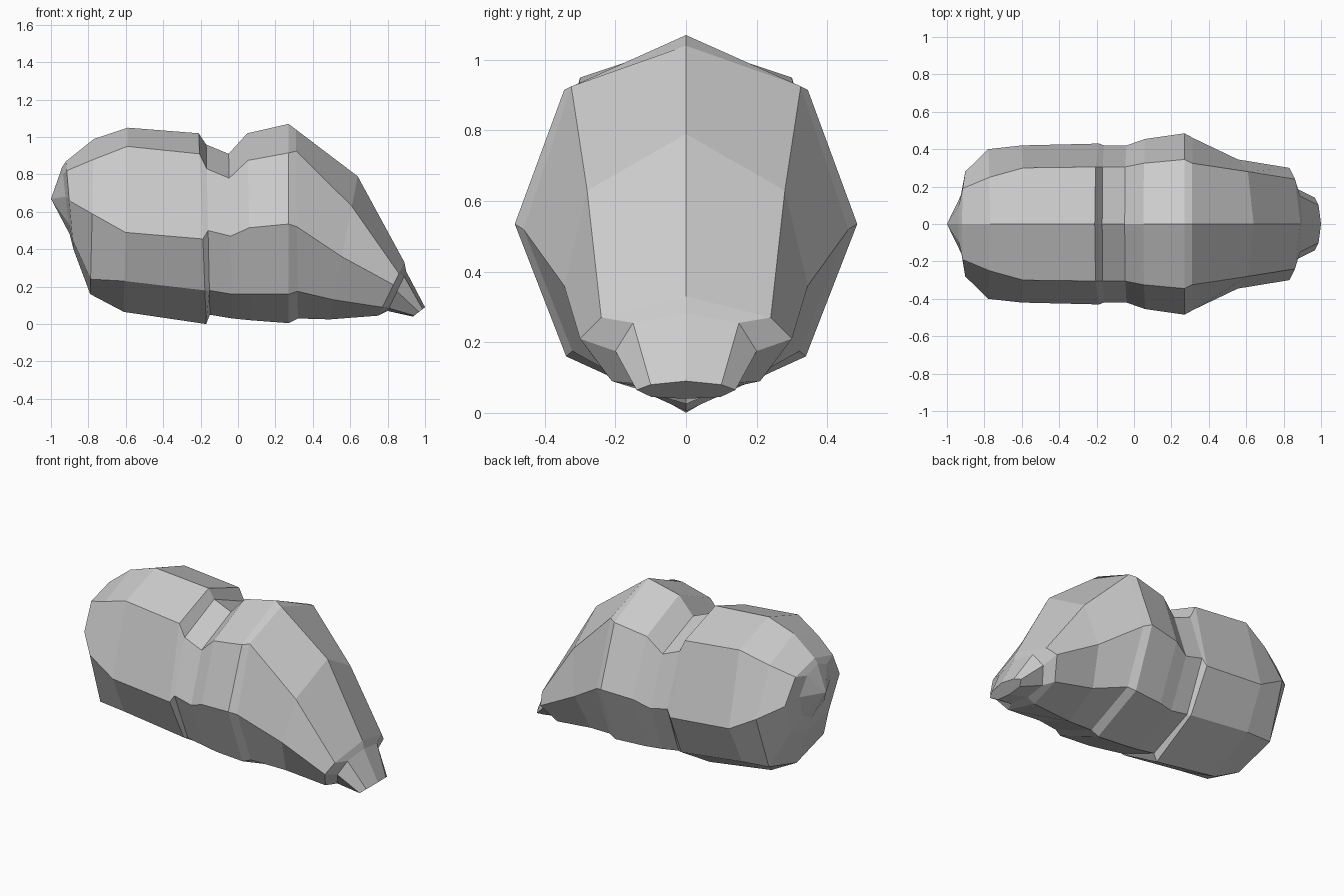
import bpy, bmesh
from mathutils import Vector

# Octagonal sections from the rounded end (-x) to the snout (+x). Columns:
# x at top, x at bottom, top z, shoulder y, shoulder z, side y, side z, lower z, bottom z
SECTIONS = [
    (-.94, -.90, .84, .10, .80, .16, .68, .54, .48),     # end knob
    (-.92, -.88, .87, .19, .82, .28, .66, .45, .40),
    (-.77, -.79, .99, .25, .88, .40, .59, .24, .16),
    (-.59, -.61, 1.05, .30, .95, .42, .49, .23, .065),
    (-.21, -.17, 1.02, .305, .91, .43, .455, .18, .0),
    (-.17, -.15, .96, .305, .83, .42, .50, .18, .05),    # neck groove
    (-.05, -.03, .91, .305, .78, .42, .47, .16, .03),
    (.05, .07, 1.02, .325, .875, .455, .515, .16, .02),
    (.27, .27, 1.07, .345, .915, .485, .535, .16, .005),  # widest section
    (.31, .32, 1.04, .325, .925, .46, .52, .175, .03),
    (.64, .49, .79, .28, .63, .345, .36, .13, .025),
    (.89, .75, .33, .24, .27, .30, .21, .09, .045),
    (.90, .80, .28, .15, .255, .20, .175, .085, .07),    # inset snout root
    (1.0, .935, .09, .10, .08, .14, .065, .045, .04),    # snout tip
]


def section_points(xt, xb, zt, ys, zs, ym, zm, zl, zb):
    """Slanted, left-right symmetric octagon."""
    half = [(0, zt), (ys, zs), (ym, zm), (ym * .7, zl), (0, zb)]
    loop = half + [(-y, z) for y, z in reversed(half[1:4])]
    return [Vector((xb + (xt - xb) * (z - zb) / (zt - zb), y, z)) for y, z in loop]


# Loft the sections into the body
bm = bmesh.new()
rings = [[bm.verts.new(p) for p in section_points(*s)] for s in SECTIONS]
for a, b in zip(rings, rings[1:]):
    for i in range(8):
        j = (i + 1) % 8
        bm.faces.new((a[i], a[j], b[j], b[i]))

# Pointed cap on the rounded end, flat cap on the snout
tip = bm.verts.new((-1, 0, .67))
for i in range(8):
    bm.faces.new((tip, rings[0][(i + 1) % 8], rings[0][i]))
bm.faces.new(rings[-1])

bmesh.ops.recalc_face_normals(bm, faces=bm.faces)
mesh = bpy.data.meshes.new("body")
bm.to_mesh(mesh)
bm.free()
body = bpy.data.objects.new("body", mesh)
bpy.context.collection.objects.link(body)
